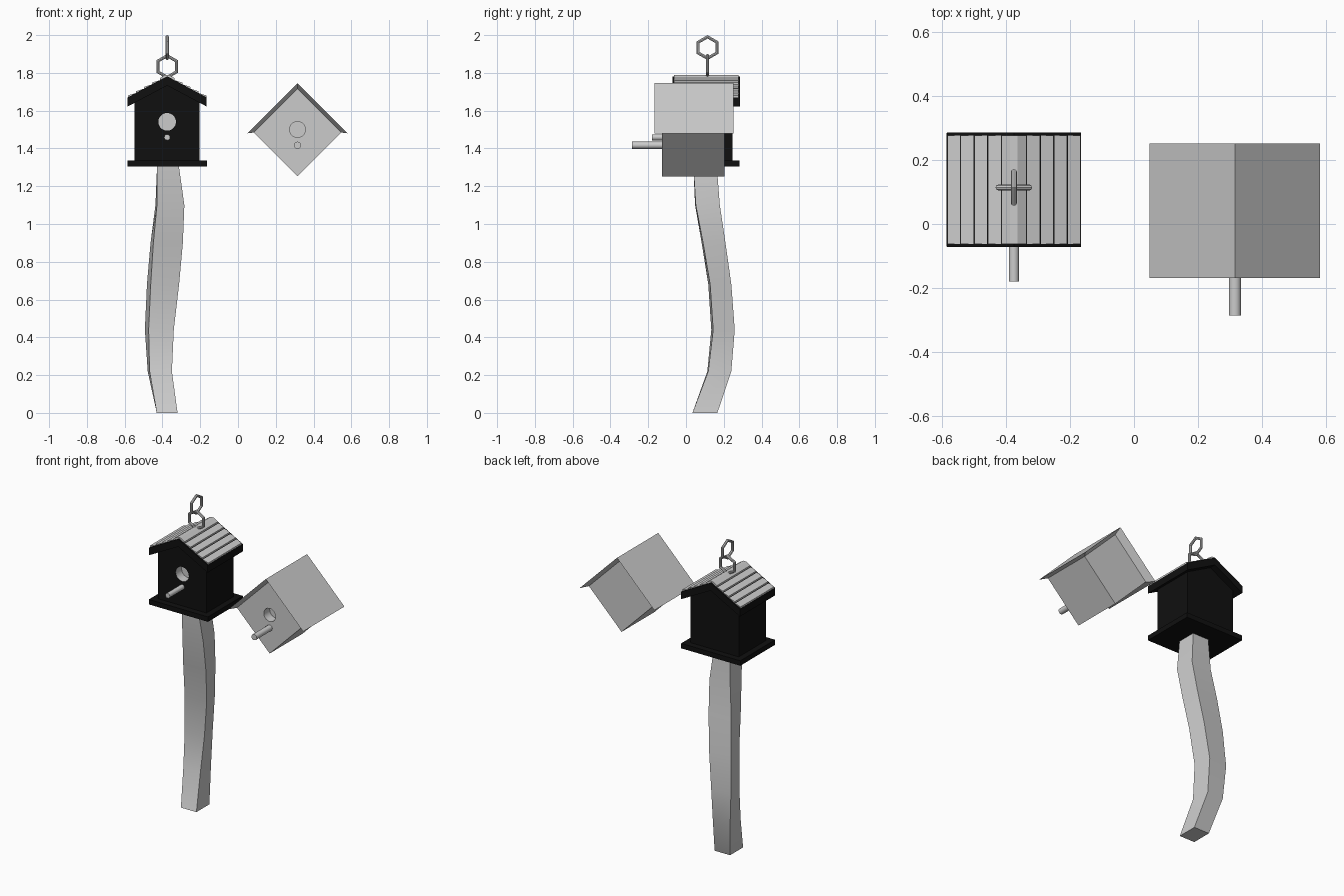
import bpy, bmesh
from math import pi

if "Cube" in bpy.data.objects:
    bpy.data.objects.remove(bpy.data.objects["Cube"])

HX, HY = -0.375, 0.107      # black house centre
GX, GZ = 0.315, 1.485       # tilted house centre


def material(name, rgb):
    m = bpy.data.materials.new(name)
    m.diffuse_color = (*rgb, 1)
    m.use_nodes = True
    m.node_tree.nodes["Principled BSDF"].inputs["Base Color"].default_value = m.diffuse_color
    return m


black = material("black_paint", (0.005, 0.005, 0.005))
grey = material("plain_grey", (0.8, 0.8, 0.8))


def loft(name, rings, mat=None):
    """Closed skin through rings that share a vertex count."""
    bm = bmesh.new()
    rows = [[bm.verts.new(p) for p in r] for r in rings]
    n = len(rows[0])
    for a, b in zip(rows, rows[1:]):
        for i in range(n):
            j = (i + 1) % n
            bm.faces.new((a[i], a[j], b[j], b[i]))
    bm.faces.new(rows[0])
    bm.faces.new(rows[-1])
    bmesh.ops.recalc_face_normals(bm, faces=bm.faces)
    me = bpy.data.meshes.new(name)
    bm.to_mesh(me)
    bm.free()
    ob = bpy.data.objects.new(name, me)
    bpy.context.collection.objects.link(ob)
    if mat:
        me.materials.append(mat)
    return ob


def prism(name, pts, cx, y0, y1, mat=None):
    return loft(name, [[(cx + x, y, z) for x, z in pts] for y in (y0, y1)], mat)


def rod(name, x, z, r, y0, y1, sides=16):
    bpy.ops.mesh.primitive_cylinder_add(vertices=sides, radius=r, depth=y1 - y0,
                                        location=(x, (y0 + y1) / 2, z), rotation=(pi / 2, 0, 0))
    ob = bpy.context.object
    ob.name = name
    bpy.ops.object.shade_smooth_by_angle()
    return ob


def drill(ob, x, z, r, y_front, depth):
    """Entrance hole cut into the front wall, with a grey inside."""
    cutter = rod("hole_cutter", x, z, r, y_front - 0.05, y_front + depth, 20)
    cutter.hide_render = True
    cutter.data.materials.append(grey)
    m = ob.modifiers.new("hole", 'BOOLEAN')
    m.operation, m.solver, m.object = 'DIFFERENCE', 'EXACT', cutter
    m.material_mode = 'TRANSFER'
    bpy.context.view_layer.objects.active = ob
    bpy.ops.object.modifier_apply(modifier=m.name)
    bpy.data.objects.remove(cutter)


# Bent, slightly twisted post: z, x range, y range, corner shift
levels = [(0.00, -0.430, -0.320, 0.034, 0.166, 0.000),
          (0.22, -0.478, -0.350, 0.113, 0.240, 0.010),
          (0.44, -0.493, -0.340, 0.134, 0.258, 0.020),
          (0.68, -0.482, -0.312, 0.118, 0.240, 0.020),
          (0.90, -0.463, -0.292, 0.083, 0.209, 0.015),
          (1.10, -0.437, -0.284, 0.048, 0.179, 0.008),
          (1.32, -0.428, -0.315, 0.038, 0.162, 0.000)]
post = loft("post", [[(x0 + s, y0, z), (x1, y0 + s / 2, z), (x1 - s, y1, z), (x0, y1 - s / 2, z)]
                     for z, x0, x1, y0, y1, s in levels])
bpy.context.view_layer.objects.active = post
post.select_set(True)
bpy.ops.object.shade_smooth_by_angle()

# Black house: floor, gabled walls, roof
prism("house_floor", [(-0.21, 1.305), (0.21, 1.305), (0.21, 1.337), (-0.21, 1.337)],
      HX, HY - 0.177, HY + 0.177, black)
walls = prism("house_walls", [(-0.172, 1.33), (0.172, 1.33), (0.172, 1.655), (0, 1.75), (-0.172, 1.655)],
              HX, HY - 0.138, HY + 0.138, black)
drill(walls, HX, 1.541, 0.047, HY - 0.138, 0.06)
prism("house_roof", [(-0.209, 1.622), (0, 1.733), (0.209, 1.622), (0.209, 1.67), (0, 1.782), (-0.209, 1.67)],
      HX, HY - 0.179, HY + 0.179, black)
rod("house_perch", HX, 1.459, 0.016, -0.18, HY - 0.12)


# Roof boards, each lifted at its lower edge, and the ridge cap
def roof_z(d):
    return 1.782 - 0.536 * d


edges = [0.038, 0.081, 0.123, 0.166, 0.208]
for side in (-1, 1):
    for i, (a, b) in enumerate(zip(edges, edges[1:])):
        a += 0.003
        pts = [(a, roof_z(a) - 0.006), (a, roof_z(a) + 0.001), (b, roof_z(b) + 0.010), (b, roof_z(b) - 0.006)]
        prism(f"roof_board_{i}_{'left' if side < 0 else 'right'}",
              [(side * x, z) for x, z in pts], HX, HY - 0.17, HY + 0.17)
prism("ridge_cap", [(-0.039, 1.757), (-0.039, 1.772), (-0.012, 1.789), (0.012, 1.789), (0.039, 1.772), (0.039, 1.757)],
      HX, HY - 0.17, HY + 0.17)

# Two six-sided chain links
for name, z, turn in (("lower_link", 1.834, pi / 2), ("upper_link", 1.934, 0)):
    bpy.ops.mesh.primitive_torus_add(major_segments=6, minor_segments=8, major_radius=0.057, minor_radius=0.009,
                                     location=(HX, 0.114, z), rotation=(0, pi / 2, turn))
    bpy.context.object.name = name
    bpy.ops.object.shade_smooth_by_angle()

# Tilted grey house: cube on its edge
R = 0.233
F, B = -0.128, 0.205
box = prism("tilted_box", [(0, GZ - R), (R, GZ), (0, GZ + R), (-R, GZ)], GX, F, B)
drill(box, GX, 1.50, 0.042, F, 0.06)
rod("tilted_perch", GX, 1.417, 0.019, -0.286, F + 0.02)

# Its roof: sharp-edged panels whose undersides slope in to the box
t = 0.266
for name, s in (("tilted_roof_left", -1), ("tilted_roof_right", 1)):
    inner, outer = [(0, GZ + R - 0.001), (s * R, GZ - 0.001)], [(s * t, GZ - 0.005), (0, GZ + t - 0.005)]
    loft(name, [[(GX + x, y, z) for x, z in p for y in ys][:2] + [(GX + x, y, z) for x, z in p for y in ys][:1:-1]
                for p, ys in ((inner, (F, B)), (outer[::-1], (-0.168, 0.252)))])
